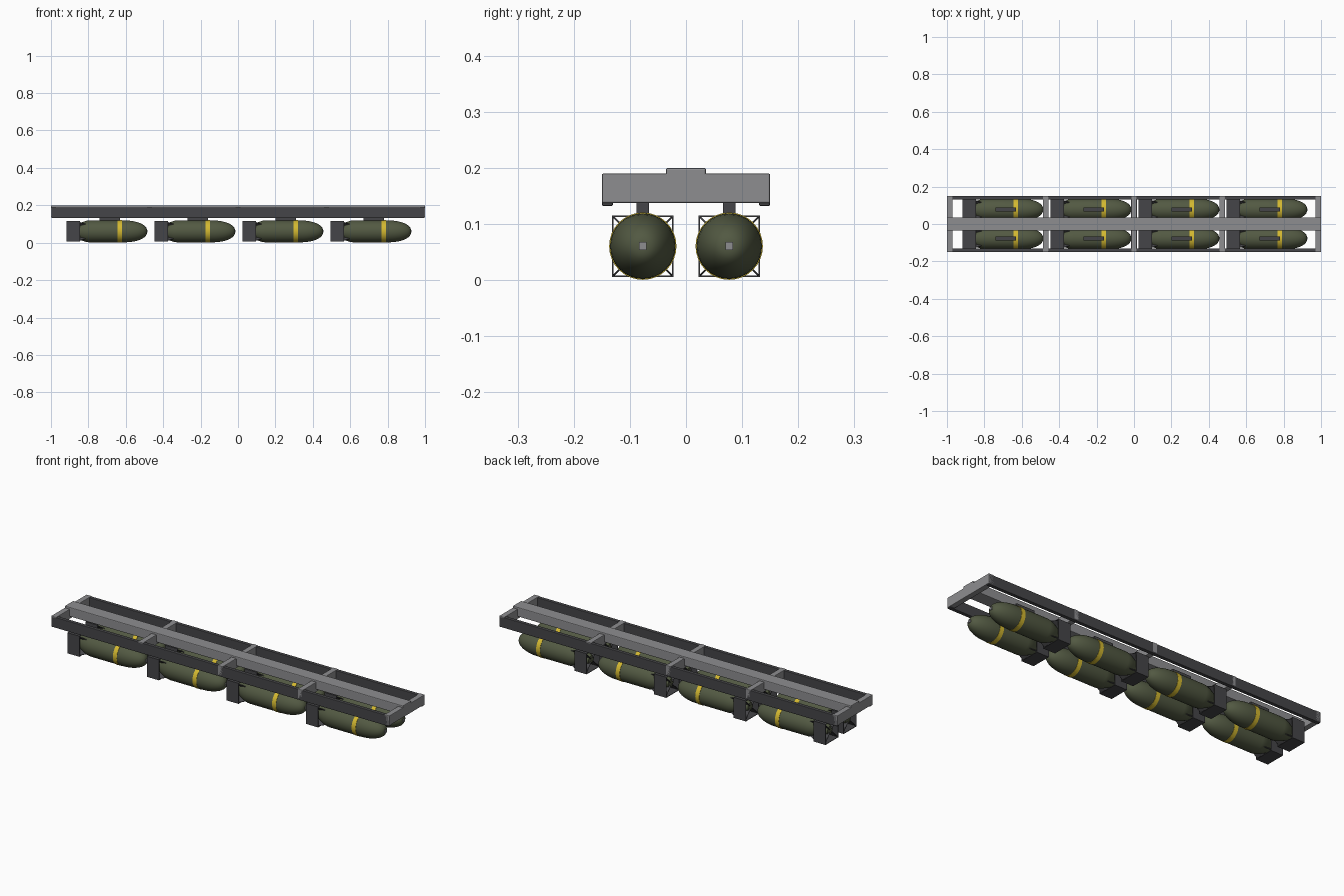
import bpy, bmesh, math
from mathutils import Vector

if "Cube" in bpy.data.objects:
    bpy.data.objects.remove(bpy.data.objects["Cube"])


def mat(name, rgb):
    m = bpy.data.materials.new(name)
    m.diffuse_color = (*rgb, 1)
    m.use_nodes = True
    m.node_tree.nodes["Principled BSDF"].inputs["Base Color"].default_value = m.diffuse_color
    return m


LIGHT = mat("light_grey", (0.27, 0.27, 0.28))
DARK = mat("dark_grey", (0.06, 0.06, 0.065))
OLIVE = mat("olive", (0.085, 0.10, 0.055))
YELLOW = mat("yellow", (0.65, 0.48, 0.03))


def finish(bm, name, m):
    bmesh.ops.recalc_face_normals(bm, faces=bm.faces)
    me = bpy.data.meshes.new(name)
    bm.to_mesh(me)
    bm.free()
    me.materials.append(m)
    ob = bpy.data.objects.new(name, me)
    bpy.context.collection.objects.link(ob)
    return ob


def box(name, lo, hi, m, bevel=0.0):
    bm = bmesh.new()
    bmesh.ops.create_cube(bm, size=1)
    lo, hi = Vector(lo), Vector(hi)
    for v in bm.verts:
        v.co = Vector(a * b for a, b in zip(v.co, hi - lo)) + (lo + hi) / 2
    ob = finish(bm, name, m)
    if bevel:
        b = ob.modifiers.new("bevel", "BEVEL")
        b.width, b.segments = bevel, 2
    return ob


def lathe(name, profile, m, n=32):
    """Revolve (x, radius) points about the x axis."""
    bm = bmesh.new()
    rings = [[bm.verts.new((x, r * math.cos(2 * math.pi * i / n), r * math.sin(2 * math.pi * i / n)))
              for i in range(n)] for x, r in profile]
    for a, b in zip(rings, rings[1:]):
        for i in range(n):
            j = (i + 1) % n
            bm.faces.new((a[i], a[j], b[j], b[i]))
    bm.faces.new(rings[0])
    bm.faces.new(rings[-1])
    ob = finish(bm, name, m)
    bpy.context.view_layer.objects.active = ob
    ob.select_set(True)
    bpy.ops.object.shade_smooth_by_angle(angle=math.radians(35))
    ob.select_set(False)
    return ob


def fin(name, angle):
    """Thin swept tail fin lying along one diagonal of the tail box."""
    out, t = 0.074, 0.0015
    outline = [(0.005, 0.012), (0.005, out), (0.06, out), (0.115, 0.05), (0.115, 0.012)]
    radial = Vector((0, math.cos(angle), math.sin(angle)))
    side = Vector((0, -math.sin(angle), math.cos(angle))) * t
    bm = bmesh.new()
    a, b = ([bm.verts.new(Vector((x, 0, 0)) + radial * r + side * s) for x, r in outline] for s in (-1, 1))
    bm.faces.new(a)
    bm.faces.new(b)
    for i in range(5):
        j = (i + 1) % 5
        bm.faces.new((a[i], a[j], b[j], b[i]))
    return finish(bm, name, DARK)


# Rack frame: side rails, spine, cross beams
for s, tag in ((-1, "front"), (1, "back")):
    y0, y1 = sorted((s * 0.13, s * 0.15))
    box(f"side_rail_{tag}", (-0.998, y0, 0.132), (0.998, y1, 0.188), DARK, 0.003)
box("spine_beam", (-1, -0.036, 0.15), (1, 0.036, 0.20), LIGHT, 0.004)
for i, x in enumerate((-0.985, -0.4725, 0, 0.4725, 0.985)):
    box(f"cross_beam_{i}", (x - 0.015, -0.15, 0.137), (x + 0.015, 0.15, 0.19), LIGHT, 0.003)

# One bomb, built with its tail at x = 0 and its axis on x
parts = []
L, R = 0.434, 0.0585
nose = [(0.31 + 0.12 * math.sin(a), 0.008 + (R - 0.008) * math.cos(a))
        for a in (k * math.pi / 2 / 10 for k in range(11))]
parts.append(lathe("bomb_body", [(0.012, 0.022), (0.05, 0.034), (0.085, 0.05), (0.105, 0.0565), (0.12, R)] + nose, OLIVE))
parts.append(lathe("bomb_band", [(0.273, 0.05), (0.273, 0.06), (0.296, 0.06), (0.296, 0.05)], YELLOW))
parts.append(box("nose_fuze", (0.42, -0.007, -0.007), (L, 0.007, 0.007), LIGHT))

# Square open tail shroud and diagonal fins
h, t, d = 0.055, 0.003, 0.072
for s, tag in ((-1, "a"), (1, "b")):
    lo, hi = sorted((s * h, s * (h - t)))
    parts.append(box(f"tail_side_{tag}", (0, lo, -h), (d, hi, h), DARK))
    parts.append(box(f"tail_plate_{tag}", (0, -h + t, lo), (d, h - t, hi), DARK))
for k in range(4):
    parts.append(fin(f"tail_fin_{k}", math.pi / 4 + k * math.pi / 2))

# Hanger between bomb and rack
parts.append(box("bomb_hanger", (0.177, -0.0115, 0.05), (0.287, 0.0115, 0.078), DARK, 0.002))

# Repeat the bomb in two rows of four
slots = [(-0.917 + 0.4705 * i, y) for i in range(4) for y in (-0.077, 0.077)]
for p in parts:
    for n, (x, y) in enumerate(slots):
        ob = p if n == 0 else p.copy()
        if n:
            bpy.context.collection.objects.link(ob)
        ob.name = f"{p.name.split('.')[0]}_{n}" if n == 0 else f"{p.name[:-2]}_{n}"
        ob.location = (x, y, 0.0605)
